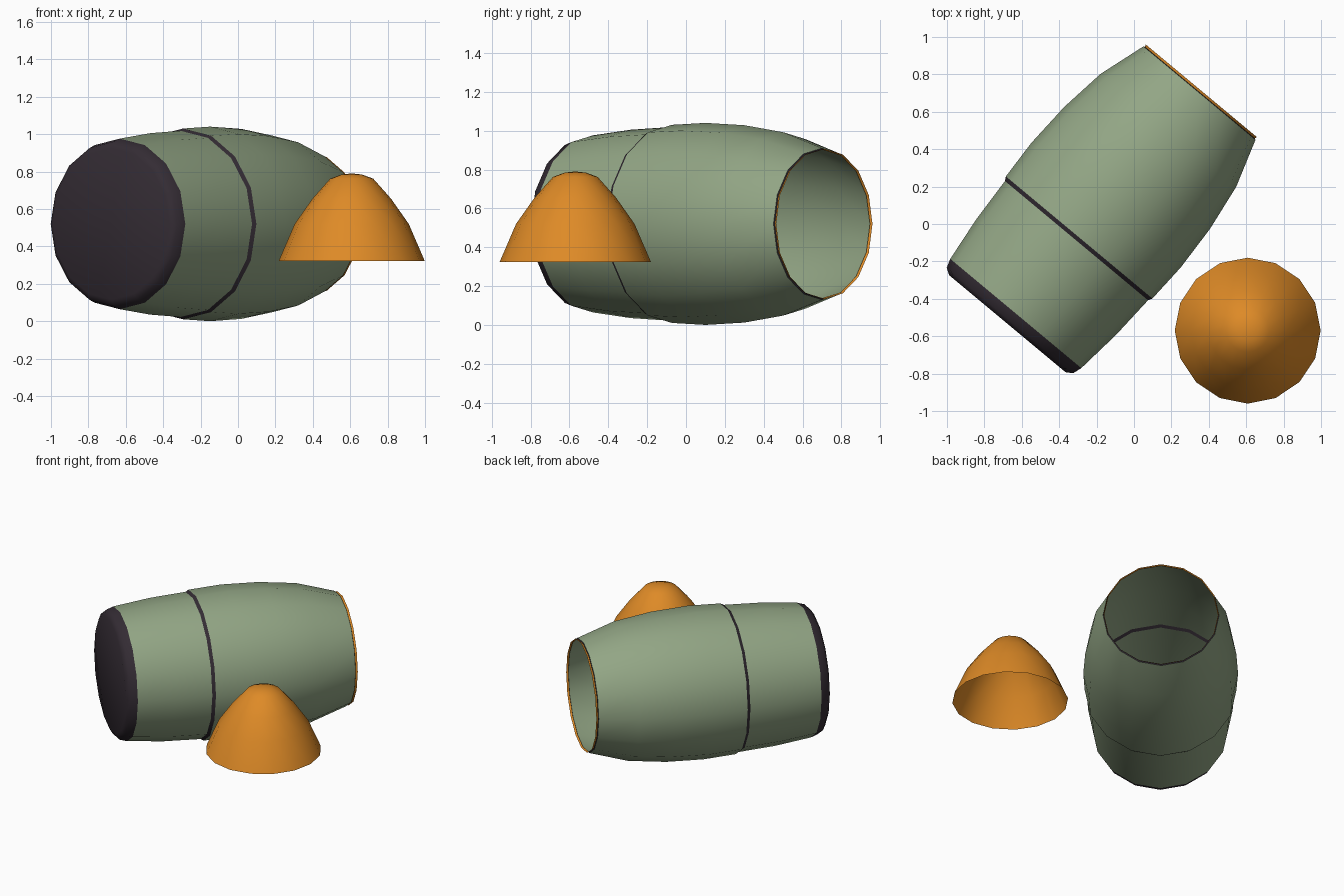
import bpy, bmesh, math
from mathutils import Vector

if "Cube" in bpy.data.objects:
    bpy.data.objects.remove(bpy.data.objects["Cube"])

SIDES = 16


def material(name, rgb):
    m = bpy.data.materials.new(name)
    m.diffuse_color = (*rgb, 1.0)
    m.use_nodes = True
    m.node_tree.nodes["Principled BSDF"].inputs["Base Color"].default_value = m.diffuse_color
    return m


GREEN = material("sage_green", (0.29, 0.38, 0.235))
ORANGE = material("orange", (0.73, 0.255, 0.02))
DARK = material("dark_plum", (0.034, 0.025, 0.034))


def lathe(name, origin, axis, profile, mat, cap_end=False):
    """Revolve (distance along axis, radius) points around an axis; radius 0 makes a tip."""
    a = Vector(axis).normalized()
    u = Vector((0, 0, 1)) if abs(a.z) < 0.5 else Vector((1, 0, 0))
    v = a.cross(u)
    o = Vector(origin)
    bm = bmesh.new()
    rings = []
    for t, r in profile:
        if r == 0:
            rings.append([bm.verts.new(o + a * t)] * SIDES)
            continue
        ring = []
        for i in range(SIDES):
            g = 2 * math.pi * i / SIDES
            ring.append(bm.verts.new(o + a * t + (u * math.cos(g) + v * math.sin(g)) * r))
        rings.append(ring)
    for p, q in zip(rings, rings[1:]):
        for i in range(SIDES):
            j = (i + 1) % SIDES
            corners = list(dict.fromkeys((p[i], q[i], q[j], p[j])))
            bm.faces.new(corners[::-1])
    if cap_end:
        bm.faces.new(rings[-1])
    bm.normal_update()
    # turn the sheet so that it faces away from the axis
    f = max(bm.faces, key=lambda x: x.calc_center_median().z)
    mid = o + a * (sum(t for t, r in profile) / len(profile))
    if f.normal.dot(f.calc_center_median() - mid) < 0:
        bmesh.ops.reverse_faces(bm, faces=bm.faces[:])
    mesh = bpy.data.meshes.new(name)
    bm.to_mesh(mesh)
    bm.free()
    mesh.materials.append(mat)
    ob = bpy.data.objects.new(name, mesh)
    bpy.context.collection.objects.link(ob)
    bpy.ops.object.select_all(action='DESELECT')
    ob.select_set(True)
    bpy.context.view_layer.objects.active = ob
    bpy.ops.object.shade_smooth_by_angle(angle=math.radians(40))
    return ob


# Lying barrel: measured from the centre of its open mouth towards the closed base
MOUTH = (0.35, 0.70, 0.52)
BACK = (-0.64, -0.768, 0)

lathe("upper_shell", MOUTH, BACK,
      [(0, 0.39), (0.26, 0.472), (0.52, 0.508), (0.78, 0.52), (1.005, 0.51)], GREEN)
lathe("seam_band", MOUTH, BACK, [(1.005, 0.51), (1.027, 0.498)], DARK)
lathe("lower_shell", MOUTH, BACK, [(1.027, 0.498), (1.28, 0.485), (1.534, 0.456)], GREEN)
lathe("base_cap", MOUTH, BACK,
      [(1.534, 0.456), (1.583, 0.44), (1.605, 0.405)], DARK, cap_end=True)

# Mouth edge: thin dark step and orange lip
lathe("mouth_step", MOUTH, BACK, [(-0.003, 0.382), (0, 0.39)], DARK)
lathe("mouth_lip", MOUTH, BACK, [(-0.016, 0.387), (-0.003, 0.382)], ORANGE)

# Detached hollow nose, open underneath
lathe("nose_cone", (0.608, -0.57, 0.79), (0, 0, -1),
      [(0, 0), (0.006, 0.055), (0.028, 0.115), (0.135, 0.21), (0.27, 0.305), (0.467, 0.39)],
      ORANGE)
